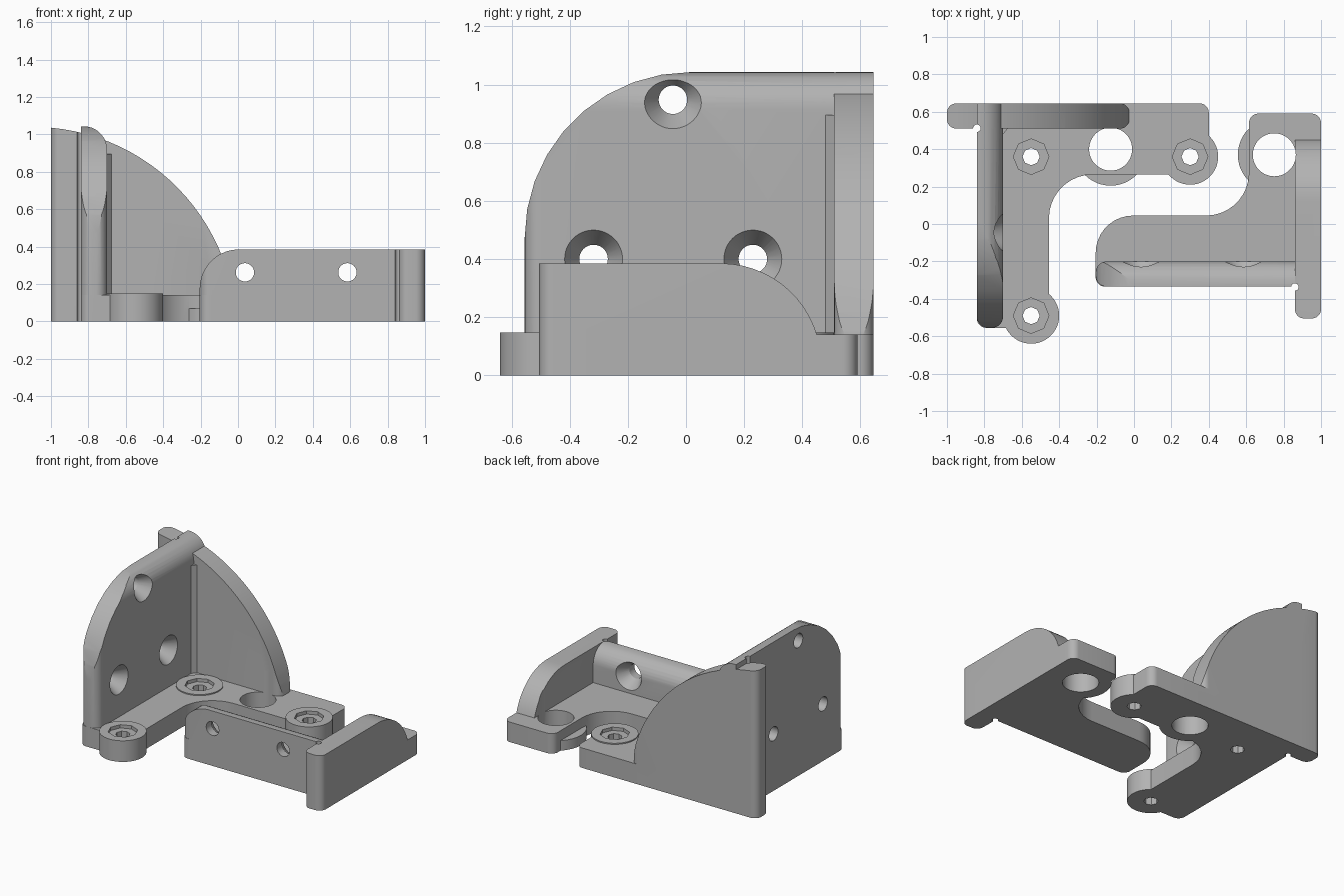
import bpy, bmesh, math
from mathutils import Vector

if "Cube" in bpy.data.objects:
    bpy.data.objects.remove(bpy.data.objects["Cube"], do_unlink=True)

grey = bpy.data.materials.new("plain grey")
grey.use_nodes = True
grey.diffuse_color = (0.45, 0.45, 0.45, 1)
grey.node_tree.nodes["Principled BSDF"].inputs["Base Color"].default_value = (0.45, 0.45, 0.45, 1)


def rounded(corners, steps=9):
    """Outline from (u, v, radius) corners, each filleted."""
    out = []
    for i, (u, v, r) in enumerate(corners):
        p = Vector((u, v))
        if r == 0:
            out.append(tuple(p))
            continue
        a = (Vector(corners[i - 1][:2]) - p).normalized()
        b = (Vector(corners[(i + 1) % len(corners)][:2]) - p).normalized()
        for k in range(steps + 1):
            t = k / steps * math.pi / 2      # all filleted corners are square
            out.append(tuple(p + a * r * (1 - math.sin(t)) + b * r * (1 - math.cos(t))))
    return out


def circle(u, v, r, n=48):
    return [(u + r * math.sin(math.tau * k / n), v + r * math.cos(math.tau * k / n)) for k in range(n)]


def loft(name, axis, lo, hi, ring, top=None):
    """Solid between two outlines at lo and hi along an axis."""
    place = {"x": lambda u, v, w: (w, u, v), "y": lambda u, v, w: (u, w, v),
             "z": lambda u, v, w: (u, v, w)}[axis]
    bm = bmesh.new()
    a = [bm.verts.new(place(u, v, lo)) for u, v in ring]
    b = [bm.verts.new(place(u, v, hi)) for u, v in (top or ring)]
    bm.faces.new(a)
    bm.faces.new(b)
    for i in range(len(a)):
        bm.faces.new((a[i - 1], a[i], b[i], b[i - 1]))
    bmesh.ops.recalc_face_normals(bm, faces=bm.faces)
    mesh = bpy.data.meshes.new(name)
    bm.to_mesh(mesh)
    bm.free()
    mesh.materials.append(grey)
    ob = bpy.data.objects.new(name, mesh)
    bpy.context.collection.objects.link(ob)
    return ob


def combine(ob, operation, others):
    """Apply booleans and discard the helper solids."""
    bpy.context.view_layer.objects.active = ob
    for other in others:
        m = ob.modifiers.new("cut", "BOOLEAN")
        m.operation, m.object, m.solver = operation, other, "EXACT"
        bpy.ops.object.modifier_apply(modifier=m.name)
        bpy.data.objects.remove(other, do_unlink=True)
    return ob


def mount(x, y):
    """Low collar and through hole for a mounting post."""
    return (loft("collar", "z", 0, 0.07, circle(x, y, 0.195)),
            loft("post_hole", "z", -0.1, 0.3, circle(x, y, 0.115)))


def countersunk(axis, u, v, outer, inner):
    """Screw hole through a wall, flared on the inner face."""
    d = 1 if inner > outer else -1
    return [loft("screw_hole", axis, outer - 0.1, outer + 0.2, circle(u, v, 0.049)) if d > 0 else
            loft("screw_hole", axis, outer - 0.2, outer + 0.1, circle(u, v, 0.049)),
            loft("flare", axis, inner - 0.08 * d, inner + 0.01 * d,
                 circle(u, v, 0.048), circle(u, v, 0.106))]


def finish(ob):
    bpy.ops.object.select_all(action="DESELECT")
    ob.select_set(True)
    bpy.context.view_layer.objects.active = ob
    bpy.ops.object.shade_smooth_by_angle(angle=math.radians(25))


# --- Tall bracket: L-shaped base
BASE = 0.14
tall = loft("tall_bracket", "z", 0, BASE, rounded([
    (-0.84, -0.555, 0.05), (-0.455, -0.555, 0), (-0.455, 0.265, 0.235),
    (0.4, 0.265, 0), (0.4, 0.645, 0.05), (-0.84, 0.645, 0)]))

# Side wall: arched outline, rounded end and rounded inner top edge
side = loft("side_wall", "x", -0.84, -0.70, rounded([
    (-0.555, 0, 0), (0.645, 0, 0), (0.645, 1.043, 0), (-0.555, 1.043, 0.57)]))
combine(side, "INTERSECT", [
    loft("side_plan", "z", -0.1, 1.2, rounded([
        (-0.84, -0.555, 0.06), (-0.70, -0.555, 0.06), (-0.70, 0.7, 0), (-0.84, 0.7, 0)])),
    loft("side_section", "y", -0.8, 0.8, rounded([
        (-0.9, -0.1, 0), (-0.70, -0.1, 0), (-0.70, 1.043, 0.125), (-0.9, 1.043, 0)]))])

# Back wall: quarter arc with rounded ends
arc = [(-1.1 + 1.09 * math.sin(t), -0.05 + 1.09 * math.cos(t))
       for t in (0.092 + k * (1.5 - 0.092) / 24 for k in range(25))]
back = loft("back_wall", "y", 0.51, 0.645, arc + [(-0.02, 0), (-1, 0)])
combine(back, "INTERSECT", [loft("back_plan", "z", -0.1, 1.2, rounded([
    (-1, 0.51, 0.05), (-0.025, 0.51, 0.05), (-0.025, 0.645, 0.05), (-1, 0.645, 0.05)]))])

# Bosses, collar and corner fillet
bosses = [(-0.55, -0.49), (-0.55, 0.36), (0.30, 0.36)]
collar, hole = mount(-0.125, 0.40)
combine(tall, "UNION", [side, back, collar] +
        [loft("boss", "z", 0, 0.148, circle(x, y, 0.15)) for x, y in bosses] +
        [loft("corner_fillet", "z", 0.05, 0.895, [(-0.72, 0.53), (-0.675, 0.53), (-0.675, 0.51),
                                                  (-0.70, 0.48), (-0.72, 0.48)])])

# Holes, nut recesses and corner relief
cuts = [hole, loft("relief", "z", -0.1, 1.2, circle(-0.84, 0.512, 0.02, 16))]
for x, y in bosses:
    cuts.append(loft("nut_recess", "z", 0.125, 0.2, circle(x, y, 0.095, 8)))
    cuts.append(loft("bolt_hole", "z", -0.1, 0.2, circle(x, y, 0.046, 8)))
for y, z in [(-0.318, 0.40), (0.23, 0.40), (-0.045, 0.948)]:
    cuts += countersunk("x", y, z, -0.84, -0.70)
finish(combine(tall, "DIFFERENCE", cuts))

# --- Low bracket: base with swept arm
low = loft("low_bracket", "z", 0, BASE, rounded([
    (-0.205, -0.335, 0.05), (-0.205, 0.045, 0.2), (0.615, 0.045, 0.23),
    (0.615, 0.59, 0.05), (1, 0.59, 0.05), (1, -0.335, 0)]))

# Front wall: rounded corner, rounded end and rounded inner top edge
front = loft("front_wall", "y", -0.335, -0.20, rounded([
    (-0.205, 0, 0), (0.87, 0, 0), (0.87, 0.385, 0), (-0.205, 0.385, 0.21)]))
combine(front, "INTERSECT", [
    loft("front_plan", "z", -0.1, 0.6, rounded([
        (-0.205, -0.335, 0.06), (0.9, -0.335, 0), (0.9, -0.20, 0), (-0.205, -0.20, 0.06)])),
    loft("front_section", "x", -0.4, 1, rounded([
        (-0.4, -0.1, 0), (-0.20, -0.1, 0), (-0.20, 0.385, 0.12), (-0.4, 0.385, 0)]))])

# End wall: flat top falling in an arc to the base
fall = [(0.12 + 0.345 * math.sin(t), 0.04 + 0.345 * math.cos(t))
        for t in (k * 1.3 / 12 for k in range(13))]
end = loft("end_wall", "x", 0.86, 1, [(-0.505, 0), (-0.505, 0.385)] + fall + [(0.452, 0)])
combine(end, "INTERSECT", [loft("end_plan", "z", -0.1, 0.6, rounded([
    (0.86, -0.505, 0.05), (1, -0.505, 0.05), (1, 0.7, 0), (0.86, 0.7, 0)]))])

collar, hole = mount(0.75, 0.37)
combine(low, "UNION", [front, end, collar])
cuts = [hole, loft("relief", "z", -0.1, 0.6, circle(0.86, -0.337, 0.02, 16))]
for x in (0.037, 0.585):
    cuts += countersunk("y", x, 0.262, -0.335, -0.20)
finish(combine(low, "DIFFERENCE", cuts))
